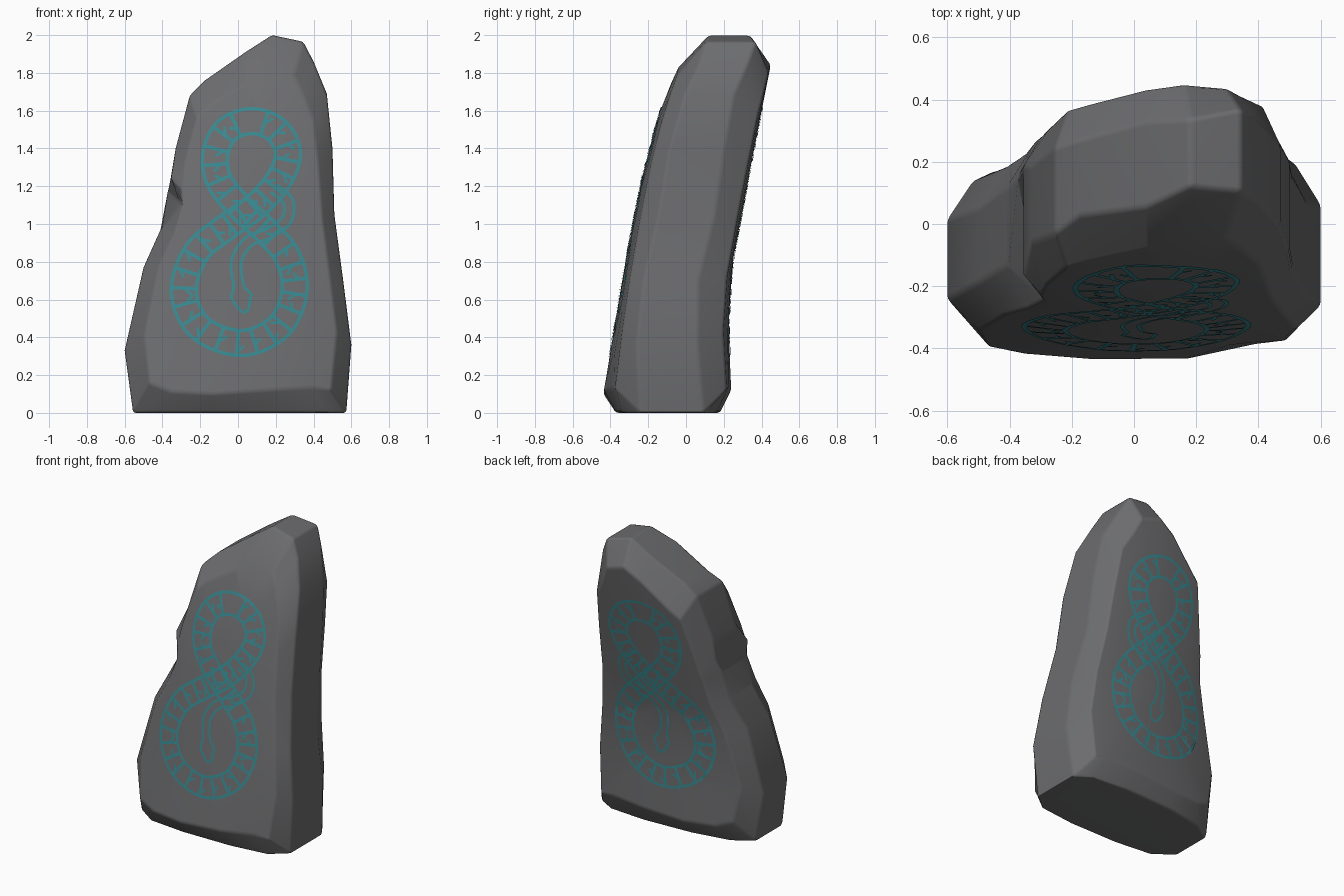
import bpy, bmesh, math, random
from mathutils import Vector
from mathutils.bvhtree import BVHTree

if "Cube" in bpy.data.objects:
    bpy.data.objects.remove(bpy.data.objects["Cube"])

random.seed(4)


def material(name, col):
    m = bpy.data.materials.new(name)
    m.diffuse_color = (*col, 1)
    m.use_nodes = True
    m.node_tree.nodes["Principled BSDF"].inputs["Base Color"].default_value = m.diffuse_color
    return m


stone_mat = material("dark grey stone", (0.15, 0.151, 0.157))
teal_mat = material("teal paint", (0.04, 0.25, 0.28))


def lerp_table(table, z):
    for (z0, a), (z1, b) in zip(table, table[1:]):
        if z <= z1:
            return a + (b - a) * (z - z0) / (z1 - z0)
    return table[-1][1]


# Leaning front and back faces: (height, depth)
FRONT = [(0, -.44), (.12, -.44), (.33, -.40), (.78, -.325), (1.26, -.23),
         (1.6, -.14), (1.85, -.035), (2.0, .05)]
BACK = [(0, .23), (.11, .24), (.44, .225), (.79, .245), (1.13, .31),
        (1.45, .37), (1.77, .435), (2.0, .48)]


def front_y(x, z):
    return lerp_table(FRONT, z) + .17 * x * x


def back_y(x, z):
    return lerp_table(BACK, z) - .2 * (x - .14) ** 2


# Front outline of the slab: (x, z)
OUTLINE = [(-.555, 0), (-.6, .33), (-.5, .77), (-.41, .97), (-.375, 1.17), (-.355, 1.25),
           (-.33, 1.4), (-.255, 1.68), (-.175, 1.76), (.04, 1.91), (.18, 2.0), (.345, 1.965),
           (.40, 1.86), (.47, 1.69), (.5, 1.4), (.51, 1.05), (.557, .7), (.6, .36),
           (.573, 0), (.46, 0), (.2, 0), (-.16, 0), (-.42, 0)]
CENTRE = (.03, .85)
NOTCH = 4      # chipped point on the left front edge


def scaled(p, s):
    return CENTRE[0] + s * (p[0] - CENTRE[0]), CENTRE[1] + s * (p[1] - CENTRE[1])


# Stone: nested outline rings from front centre, round the sides, to back centre
bm = bmesh.new()
n = len(OUTLINE)
jit = [random.uniform(-.025, .025) for _ in range(4 * n)]
rings = []
for side, s in [("f", .22), ("f", .43), ("f", .64), ("f", .85), ("F", 1), ("B", 1),
                ("b", .85), ("b", .64), ("b", .43), ("b", .22)]:
    ring = []
    for i, p in enumerate(OUTLINE):
        k = s
        base = p[1] == 0
        corner = base and abs(p[0]) > .5
        if s == .85 and not base:
            k += jit[i if side == "f" else i + n] * .8
        if i == NOTCH and side == "F":
            k = .84
        if i == NOTCH and side == "f" and s == .85:
            k = .80
        x, z = scaled(p, k)
        if base and s == .85:       # uneven lower ledge
            z += jit[i + n] * 1.6
        y = front_y(x, z) if side in "fF" else back_y(x, z)
        if side == "f" and s == .85 and x > .2 and z < .2:
            y += .025
        if side == "F":
            left = p[0] < -.3
            if base:
                y += .14 if corner else .065
            elif i == NOTCH + 1:
                y += .04
            else:
                y += (.12 if left else .07) + jit[i + 2 * n]
        if side == "B":
            if base:
                y -= .10 if corner else .05
            else:
                y -= .12 + jit[i + 3 * n]
        ring.append(bm.verts.new((x, y, z)))
    rings.append(ring)
for a, b in zip(rings, rings[1:]):
    for i in range(n):
        j = (i + 1) % n
        bm.faces.new((a[i], a[j], b[j], b[i]))
for ring, depth in ((rings[0], front_y), (rings[-1], back_y)):
    mid = bm.verts.new((CENTRE[0], depth(*CENTRE), CENTRE[1]))
    for i in range(n):
        bm.faces.new((mid, ring[i], ring[(i + 1) % n]))
bmesh.ops.recalc_face_normals(bm, faces=bm.faces)
me = bpy.data.meshes.new("standing_stone")
bm.to_mesh(me)
bm.free()
stone = bpy.data.objects.new("standing_stone", me)
bpy.context.collection.objects.link(stone)
me.materials.append(stone_mat)
bpy.context.view_layer.objects.active = stone
stone.select_set(True)
bev = stone.modifiers.new("worn edges", "BEVEL")
bev.width, bev.segments, bev.limit_method, bev.angle_limit = .014, 2, "ANGLE", math.radians(24)
bpy.ops.object.modifier_apply(modifier=bev.name)
bpy.ops.object.shade_smooth_by_angle(angle=math.radians(28))
wn = stone.modifiers.new("flat facets", "WEIGHTED_NORMAL")
wn.keep_sharp = True
bpy.ops.object.modifier_apply(modifier=wn.name)
bvh = BVHTree.FromObject(stone, bpy.context.evaluated_depsgraph_get())


def smooth_path(pts, closed=False, steps=10):
    """Catmull-Rom curve through 2D points."""
    pts = [Vector(p) for p in pts]
    m, out = len(pts), []
    for i in range(m if closed else m - 1):
        get = (lambda k: pts[k % m]) if closed else (lambda k: pts[min(max(k, 0), m - 1)])
        a, b, c, d = (get(i + k) for k in (-1, 0, 1, 2))
        for q in range(steps):
            t = q / steps
            out.append(.5 * (2 * b + (c - a) * t + (2 * a - 5 * b + 4 * c - d) * t * t
                             + (3 * b - a - 3 * c + d) * t ** 3))
    return out if closed else out + [pts[-1]]


def normals(path, closed):
    m, res = len(path), []
    for i in range(m):
        a = path[(i - 1) % m] if closed else path[max(i - 1, 0)]
        b = path[(i + 1) % m] if closed else path[min(i + 1, m - 1)]
        t = (b - a).normalized()
        res.append(Vector((-t.y, t.x)))
    return res


def offset(path, d, closed):
    return [p + nn * d for p, nn in zip(path, normals(path, closed))]


# Serpent drawing as flat lines: (path, closed, width)
lines = []
body = smooth_path([(.07, 1.545), (-.06, 1.495), (-.12, 1.37), (-.1, 1.23), (.0, 1.1),
                    (.14, .97), (.26, .83), (.3, .65), (.22, .46), (.02, .37), (-.2, .45),
                    (-.287, .64), (-.22, .85), (-.06, .985), (.1, 1.1), (.22, 1.24),
                    (.265, 1.38), (.2, 1.5)], True)
HALF = .066
for d in (-HALF, HALF):
    lines.append((offset(body, d, True), True, .018))

# Cross strokes and slanted ticks inside the body band
nrm = normals(body, True)
travel, last = 0, 0
for i in range(1, len(body)):
    travel += (body[i] - body[i - 1]).length
    if travel - last > .075:
        last = travel
        w = nrm[i] * HALF
        along = Vector((nrm[i].y, -nrm[i].x))
        lines.append(([body[i] - w, body[i], body[i] + w], False, .019))
        side = random.choice((-1, 1))
        start = body[i] + w * random.uniform(-.1, .8)
        end = start + along * .036 * side - w * random.uniform(.4, .7)
        lines.append(([start, end], False, .014))

# Thin tail coil and neck, then the head outline
coil = smooth_path([(.19, 1.19), (.265, 1.12), (.255, 1.02), (.16, .95), (.06, .91),
                    (.0, .83), (-.01, .76), (.005, .67)])
for d in (-.026, .026):
    lines.append((offset(coil, d, False), False, .015))
head = [Vector(p) for p in [(-.02, .67), (-.037, .61), (.0, .555), (.03, .53), (.055, .545),
                            (.07, .63), (.03, .67)]]
lines.append((head, False, .015))


def resample(path, closed, step=.02):
    out = []
    seq = path + [path[0]] if closed else path
    for a, b in zip(seq, seq[1:]):
        k = max(1, round((b - a).length / step))
        out += [a.lerp(b, q / k) for q in range(k)]
    return out if closed else out + [seq[-1]]


# Lay the same drawing on the front and the back of the stone
def carve(name, direction):
    bm = bmesh.new()

    def project(p):
        hit = bvh.ray_cast(Vector((p.x, -3 * direction, p.y)), Vector((0, direction, 0)))[0]
        return bm.verts.new((p.x, hit.y - .005 * direction, p.y))

    for path, closed, width in lines:
        pts = resample(path, closed)
        a = [project(p) for p in offset(pts, width / 2, closed)]
        b = [project(p) for p in offset(pts, -width / 2, closed)]
        m = len(pts)
        for i in range(m if closed else m - 1):
            j = (i + 1) % m
            bm.faces.new((a[i], b[i], b[j], a[j]))
    bm.normal_update()
    for f in bm.faces:
        if f.normal.y * direction > 0:
            f.normal_flip()
    me = bpy.data.meshes.new(name)
    bm.to_mesh(me)
    bm.free()
    me.materials.append(teal_mat)
    bpy.context.collection.objects.link(bpy.data.objects.new(name, me))


carve("front_serpent_carving", 1)
carve("back_serpent_carving", -1)
